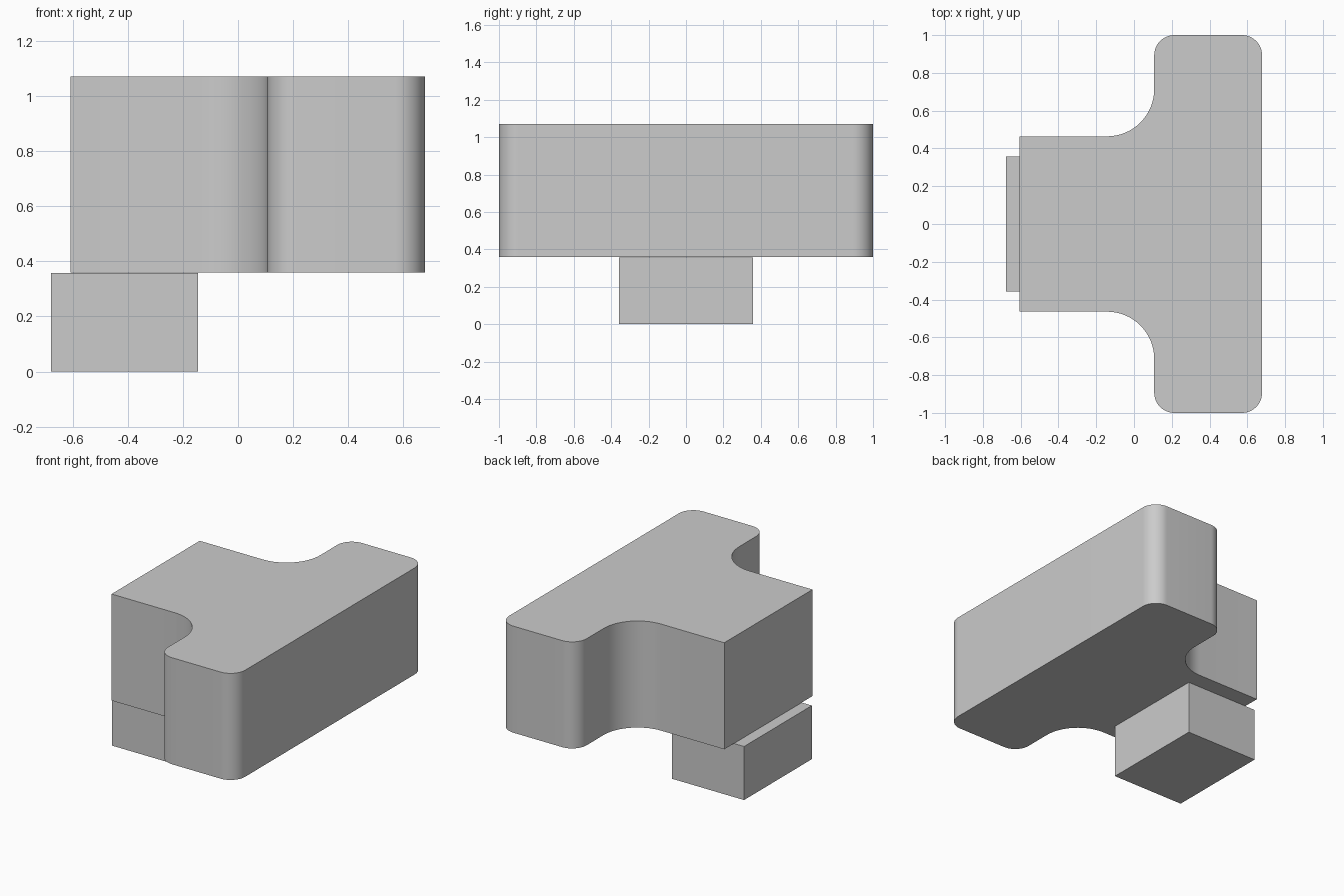
import bpy
import bmesh
from math import sin, cos, radians

cube = bpy.data.objects.get("Cube")
if cube:
    bpy.data.objects.remove(cube, do_unlink=True)

grey = bpy.data.materials.new("light_grey")
grey.use_nodes = True
grey.diffuse_color = (0.6, 0.6, 0.6, 1)
grey.node_tree.nodes["Principled BSDF"].inputs["Base Color"].default_value = (0.6, 0.6, 0.6, 1)


def arc(cx, cy, r, start, end, steps=16):
    """Points along an arc, angles in degrees."""
    angles = [radians(start + (end - start) * i / steps) for i in range(steps + 1)]
    return [(cx + r * cos(a), cy + r * sin(a)) for a in angles]


def prism(name, outline, bottom, top):
    """Extrude a flat outline upwards into a solid."""
    bm = bmesh.new()
    face = bm.faces.new([bm.verts.new((x, y, bottom)) for x, y in outline])
    extruded = bmesh.ops.extrude_face_region(bm, geom=[face])["geom"]
    verts = [v for v in extruded if isinstance(v, bmesh.types.BMVert)]
    bmesh.ops.translate(bm, verts=verts, vec=(0, 0, top - bottom))
    bmesh.ops.recalc_face_normals(bm, faces=bm.faces)
    mesh = bpy.data.meshes.new(name)
    bm.to_mesh(mesh)
    bm.free()
    mesh.materials.append(grey)
    obj = bpy.data.objects.new(name, mesh)
    bpy.context.collection.objects.link(obj)
    bpy.ops.object.select_all(action="DESELECT")
    obj.select_set(True)
    bpy.context.view_layer.objects.active = obj
    bpy.ops.object.shade_smooth_by_angle(angle=radians(30))
    return obj


# T-shaped body: rounded crossbar, filleted into a square-ended stem
back, front, bar = -0.607, 0.678, 0.107
stem, corner, fillet = 0.464, 0.107, 0.25
half = arc(front - corner, 1 - corner, corner, 0, 90)
half += arc(bar + corner, 1 - corner, corner, 90, 180)
half += arc(bar - fillet, stem + fillet, fillet, 0, -90)
half.append((back, stem))
prism("t_shaped_body", half + [(x, -y) for x, y in reversed(half)], 0.36, 1.07)

# Rectangular foot under the stem
left, right, side = -0.678, -0.145, 0.357
prism("foot_block", [(left, -side), (right, -side), (right, side), (left, side)], 0, 0.357)
